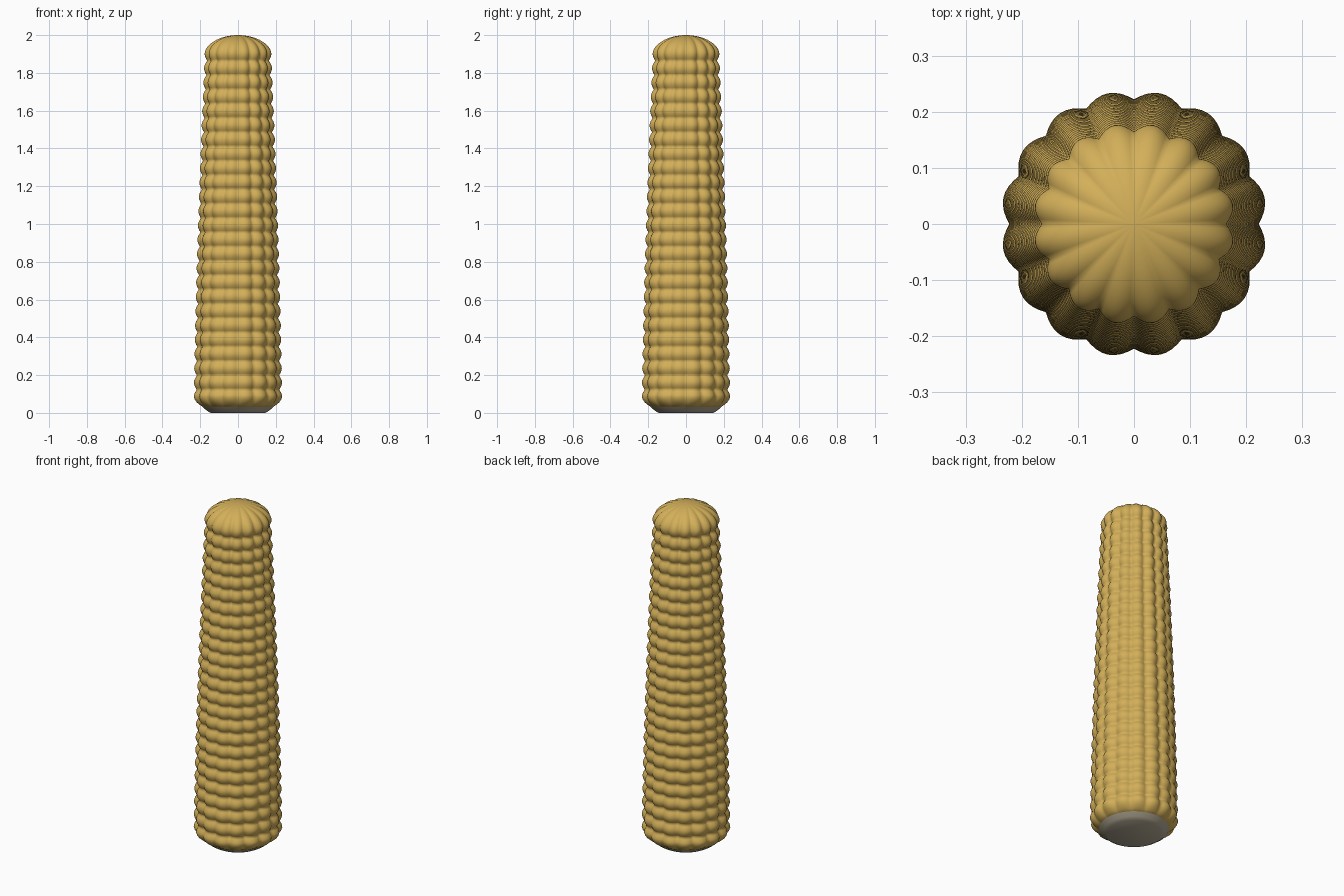
import bpy, bmesh, math

if "Cube" in bpy.data.objects:
    bpy.data.objects.remove(bpy.data.objects["Cube"])

COLS, ROWS = 16, 25          # kernel columns and rows
SEG, SUB = 8, 8              # mesh divisions per kernel
Z0, PITCH = 0.085, 0.0757    # first row centre and row spacing
ZTOP = Z0 + PITCH * (ROWS - 1)


def material(name, color):
    m = bpy.data.materials.new(name)
    m.diffuse_color = color
    m.use_nodes = True
    m.node_tree.nodes["Principled BSDF"].inputs["Base Color"].default_value = m.diffuse_color
    return m


def lathe(name, rings, mat, depth=0.0):
    """Revolve (radius, z, flute) rings, fluted into kernel columns, and close both ends."""
    bm = bmesh.new()
    n = COLS * SEG
    loops = []
    for r, z, flute in rings:
        loop = []
        for i in range(n):
            a = 2 * math.pi * i / n
            rr = r - depth * flute * (1 - abs(math.sin(a * COLS / 2)))
            loop.append(bm.verts.new((rr * math.cos(a), rr * math.sin(a), z)))
        loops.append(loop)
    for a, b in zip(loops, loops[1:]):
        for i in range(n):
            j = (i + 1) % n
            bm.faces.new((a[i], a[j], b[j], b[i]))
    bm.faces.new(loops[0][::-1])
    bm.faces.new(loops[-1])
    me = bpy.data.meshes.new(name)
    bm.to_mesh(me)
    bm.free()
    me.materials.append(mat)
    ob = bpy.data.objects.new(name, me)
    bpy.context.collection.objects.link(ob)
    bpy.context.view_layer.objects.active = ob
    ob.select_set(True)
    bpy.ops.object.shade_smooth_by_angle(angle=math.radians(75))
    ob.select_set(False)
    return ob


def taper(z):
    return 0.238 - 0.063 * (z / 2) ** 1.5


# Kernels: rounded bottom edge, bumpy tapered rows, fluted dome
rings = [(0.185, 0.03, 0.2), (0.205, 0.042, 0.5), (0.222, 0.056, 0.8), (0.232, 0.07, 1)]
for k in range((ROWS - 1) * SUB + 1):
    z = Z0 + PITCH * k / SUB
    bump = abs(math.cos(math.pi * k / SUB))
    rings.append((taper(z) - 0.015 * (1 - bump), z, 1))
R = taper(ZTOP)
for k in range(1, 17):
    t = math.pi / 2 * k / 16
    c = max(math.cos(t), 0.01)
    rings.append((R * c, ZTOP + (2 - ZTOP) * math.sin(t) ** 1.1, c))
lathe("kernels", rings, material("corn_yellow", (0.65, 0.43, 0.10, 1)), 0.015)

# Pale cob end underneath
lathe("cob_end", [(0.145, 0.0, 0), (0.165, 0.012, 0), (0.187, 0.031, 0)],
      material("cob_pale", (0.45, 0.40, 0.30, 1)))
